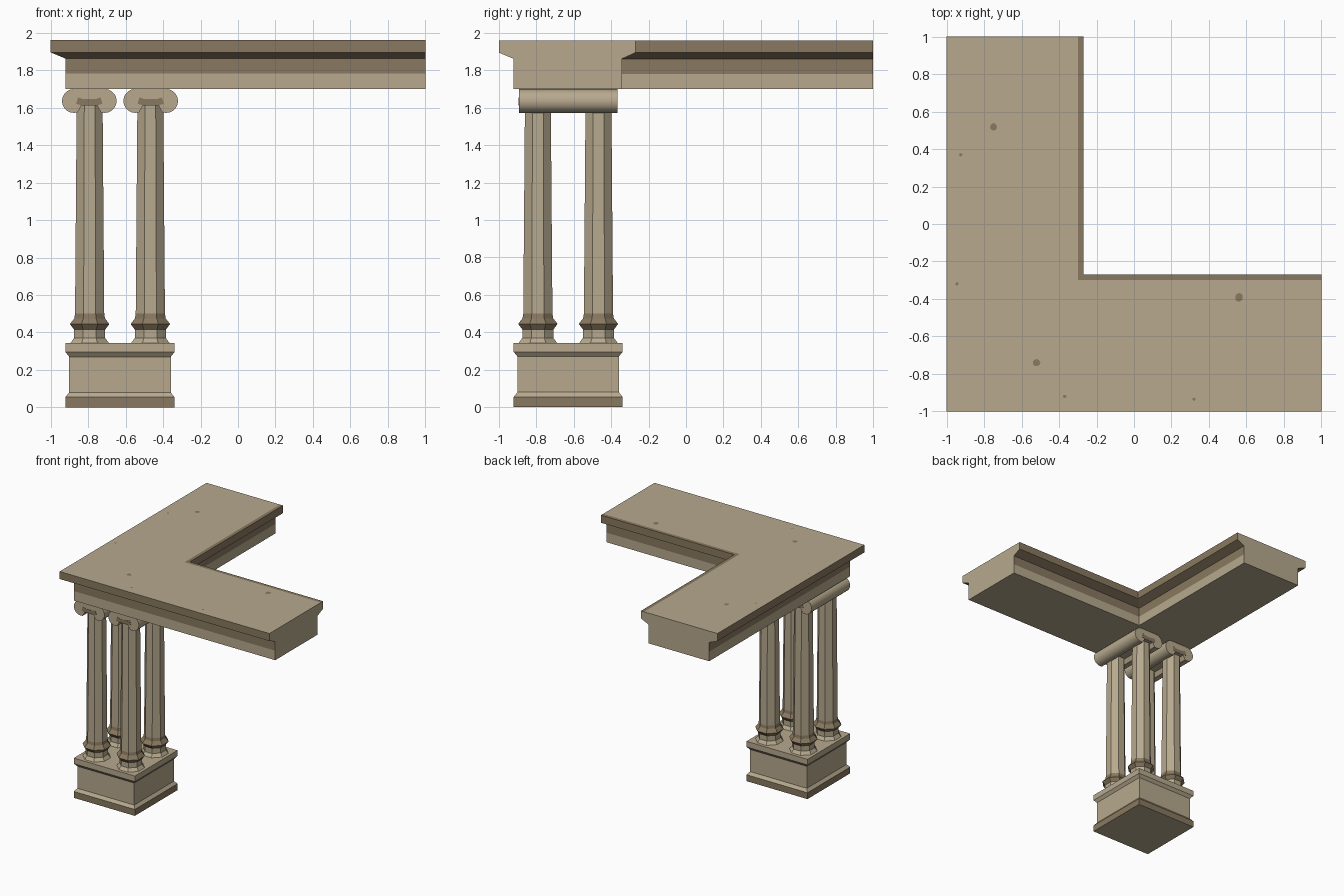
import bpy, bmesh, math, random

if "Cube" in bpy.data.objects:
    bpy.data.objects.remove(bpy.data.objects["Cube"])

random.seed(4)


def material(name, rgb):
    m = bpy.data.materials.new(name)
    lin = [((c / 255 + 0.055) / 1.055) ** 2.4 for c in rgb]
    m.diffuse_color = (*lin, 1)
    m.use_nodes = True
    m.node_tree.nodes["Principled BSDF"].inputs["Base Color"].default_value = m.diffuse_color
    return m


MATS = [material("light_stone", (183, 169, 142)), material("dark_stone", (137, 121, 96))]
C = -0.63          # centre of the pedestal in x and y
OFF = 0.162        # column offset from that centre


def finish(name, bm, smooth=False):
    bmesh.ops.recalc_face_normals(bm, faces=bm.faces)
    me = bpy.data.meshes.new(name)
    bm.to_mesh(me)
    bm.free()
    for m in MATS:
        me.materials.append(m)
    ob = bpy.data.objects.new(name, me)
    bpy.context.collection.objects.link(ob)
    if smooth:
        bpy.ops.object.select_all(action='DESELECT')
        ob.select_set(True)
        bpy.context.view_layer.objects.active = ob
        bpy.ops.object.shade_smooth_by_angle(angle=math.radians(35))
    return ob


def bridge(bm, rings, mats, closed):
    """Quads between successive rings; one colour per ring gap."""
    for a, b, m in zip(rings, rings[1:], mats):
        n = len(a)
        for i in range(n if closed else n - 1):
            j = (i + 1) % n
            bm.faces.new((a[i], a[j], b[j], b[i])).material_index = m


def turned(name, x, y, sides, profile, mats):
    """Prism with flat front; profile holds (half width, z)."""
    bm = bmesh.new()
    rings = []
    for w, z in profile:
        r = w / math.cos(math.pi / sides)
        rings.append([bm.verts.new((x + r * math.cos(math.tau * (i + 0.5) / sides),
                                    y + r * math.sin(math.tau * (i + 0.5) / sides), z))
                      for i in range(sides)])
    bridge(bm, rings, mats, True)
    bm.faces.new(rings[0])
    bm.faces.new(rings[-1])
    return finish(name, bm)


def extrude_y(name, pts, y0, y1, mat, smooth=False):
    """Closed x-z outline extruded along y."""
    bm = bmesh.new()
    rings = [[bm.verts.new((x, y, z)) for x, z in pts] for y in (y0, y1)]
    bridge(bm, rings, [mat], True)
    for r in rings:
        bm.faces.new(r).material_index = mat
    return finish(name, bm, smooth)


# Pedestal: plinth, body and top slab
turned("pedestal", C, C, 4,
       [(0.291, 0), (0.291, 0.055), (0.271, 0.08), (0.271, 0.27), (0.291, 0.295), (0.291, 0.343)],
       [1, 0, 0, 0, 0])

# Four octagonal columns with moulded bases
for sx in (-1, 1):
    for sy in (-1, 1):
        turned("column", C + sx * OFF, C + sy * OFF, 8,
               [(0.105, 0.34), (0.083, 0.37), (0.083, 0.415), (0.105, 0.445),
                (0.082, 0.475), (0.078, 0.50), (0.069, 1.64)],
               [0, 0, 1, 1, 1, 0])

# Scrolled capitals, each spanning a front and a back column
half = [(0.082 + 0.064 * math.cos(math.radians(a)), 1.636 + 0.064 * math.sin(math.radians(a)))
        for a in range(90, -126, -18)]
half.append((0.042, 1.612))
outline = half + [(-x, z) for x, z in reversed(half)]
for sx in (-1, 1):
    cx = C + sx * (OFF + 0.002)
    extrude_y("scroll_capital", [(cx + x, z) for x, z in outline], -0.893, -0.367, 0, True)
    # weathered patch on both scroll ends
    patch = [(-0.07, 1.62), (-0.042, 1.613), (0.042, 1.613), (0.07, 1.62),
             (0.06, 1.655), (0.03, 1.645), (-0.03, 1.645), (-0.06, 1.655)]
    for y in (-0.895, -0.367):
        extrude_y("capital_patch", [(cx + x, z) for x, z in patch], y, y + 0.002, 1)

# L-shaped entablature: cross-section (offset, z) mitred round the corner
section = [(-0.921, 1.70), (-0.921, 1.782), (-0.921, 1.862), (-1, 1.895), (-1, 1.96),
           (-0.30, 1.96), (-0.27, 1.96), (-0.27, 1.895), (-0.343, 1.862),
           (-0.343, 1.782), (-0.343, 1.70)]
seg_mats = [0, 1, 1, 1, 0, 1, 1, 1, 1, 0, 0]
bm = bmesh.new()
rings = [[bm.verts.new(p) for p in ((d, 1, z), (d, d, z), (1, d, z))] for d, z in section]
bridge(bm, rings + [rings[0]], seg_mats, False)
for k in (0, 2):
    bm.faces.new([r[k] for r in rings])
finish("entablature", bm)

# Weathering spots on the roof
bm = bmesh.new()
for x, y, r in ((-0.75, 0.52, 0.02), (0.56, -0.39, 0.023), (-0.52, -0.74, 0.02),
                (-0.925, 0.37, 0.009), (-0.945, -0.32, 0.009),
                (-0.37, -0.92, 0.01), (0.32, -0.935, 0.009)):
    vs = []
    for i in range(9):
        q = r * random.uniform(0.85, 1.1)
        a = math.tau * i / 9
        vs.append(bm.verts.new((x + q * math.cos(a), y + q * math.sin(a), 1.961)))
    bm.faces.new(vs).material_index = 1
ob = finish("roof_spots", bm)
if ob.data.polygons[0].normal.z < 0:
    ob.data.flip_normals()
